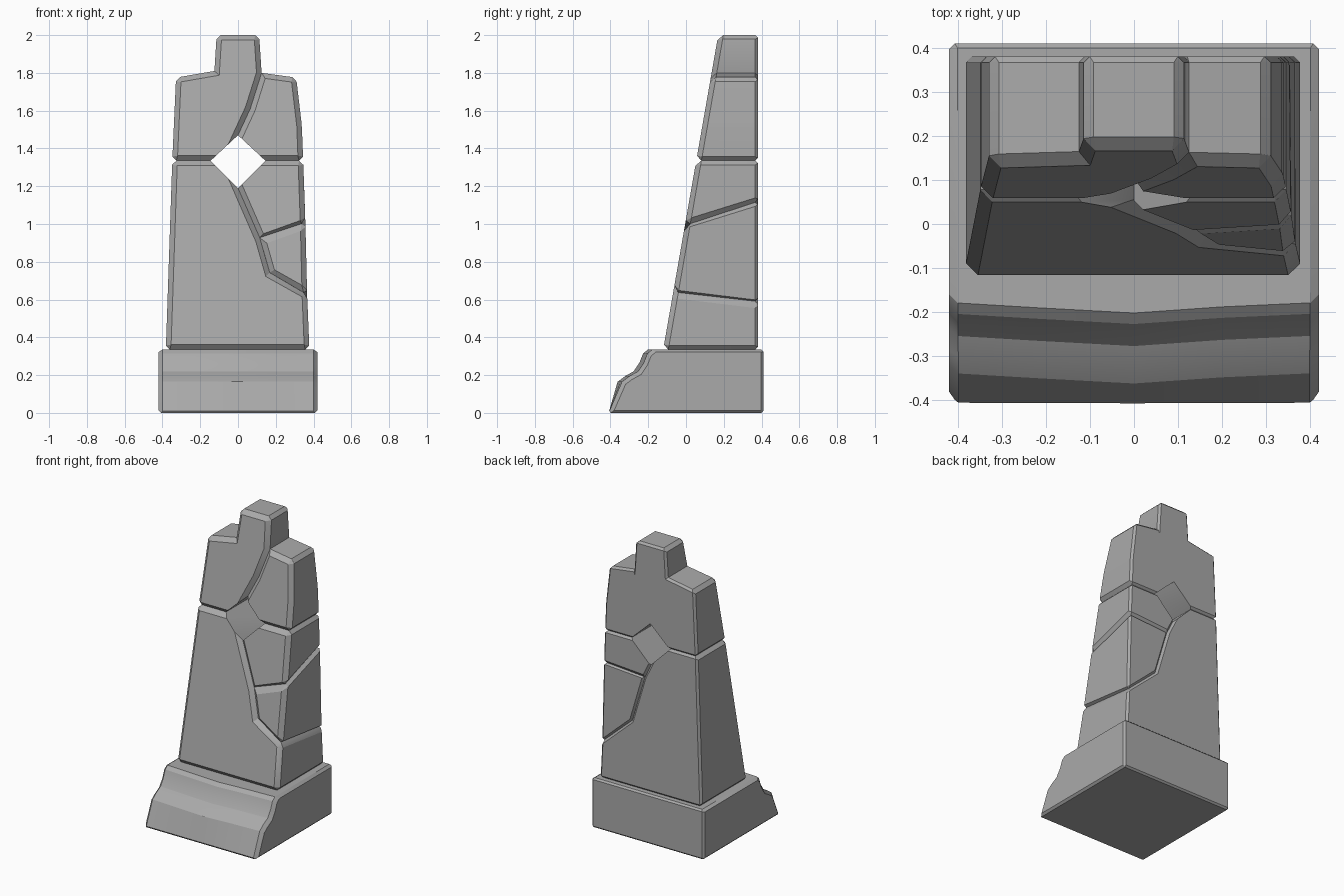
import bpy, bmesh, math

if "Cube" in bpy.data.objects:
    bpy.data.objects.remove(bpy.data.objects["Cube"])

stone = bpy.data.materials.new("grey stone")
stone.diffuse_color = (0.40, 0.40, 0.40, 1)
stone.use_nodes = True
stone.node_tree.nodes["Principled BSDF"].inputs["Base Color"].default_value = stone.diffuse_color


def loft(name, sections, weight, width):
    """Skin closed sections of equal length, cap the ends, bevel edges by weight."""
    bm = bmesh.new()
    layer = bm.edges.layers.float.new("bevel_weight_edge")
    rings = [[bm.verts.new(p) for p in s] for s in sections]
    n = len(rings[0])
    for a, b in zip(rings, rings[1:]):
        for i in range(n):
            j = (i + 1) % n
            bm.faces.new((a[i], a[j], b[j], b[i]))
    bm.faces.new(rings[0])
    bm.faces.new(rings[-1])
    bmesh.ops.recalc_face_normals(bm, faces=bm.faces[:])
    for e in bm.edges:
        e[layer] = weight(e.verts[0].co, e.verts[1].co)
    me = bpy.data.meshes.new(name)
    bm.to_mesh(me)
    bm.free()
    me.materials.append(stone)
    ob = bpy.data.objects.new(name, me)
    bpy.context.collection.objects.link(ob)
    mod = ob.modifiers.new("worn edges", 'BEVEL')
    mod.limit_method = 'WEIGHT'
    mod.width = width
    mod.segments = 1
    bpy.ops.object.select_all(action='DESELECT')
    ob.select_set(True)
    bpy.context.view_layer.objects.active = ob
    bpy.ops.object.modifier_apply(modifier=mod.name)
    bpy.ops.object.shade_smooth_by_angle(angle=math.radians(25))
    return ob


# Plinth: side profile swept across x, with a slightly wavy worn front
profile = [(-0.41, 0), (-0.35, 0.165), (-0.31, 0.195), (-0.265, 0.22),
           (-0.235, 0.265), (-0.215, 0.315), (-0.19, 0.335),
           (0.41, 0.335), (0.41, 0)]
wear = {-0.42: 0.012, -0.22: 0.0, 0.0: -0.012, 0.2: 0.002, 0.42: 0.012}
plinth_sections = [[(x, y + (w if 0 < z and y < 0 else 0), z) for y, z in profile]
                   for x, w in wear.items()]


def plinth_weight(a, b):
    if abs(a.x) > 0.41 and abs(b.x) > 0.41 and a.x * b.x > 0:
        return 1.0 if a.y + b.y < -0.3 and a.z + b.z > 0 else 0.6
    if a.z + b.z < 0.01 or a.y + b.y > 0.8:
        return 0.5
    return 0.0


loft("plinth", plinth_sections, plinth_weight, 0.022)


# Stone blocks: front outline on the sloping face, back outline at y = BACK
BACK = 0.38


def front_y(z):
    return -0.12 + 0.175 * (z - 0.34)


def in_window(p):
    return abs(p.x) + abs(p.z - 1.333) < 0.165


def block_weight(a, b):
    if in_window(a) and in_window(b):
        return 0.0                      # crisp diamond window
    back_a, back_b = a.y > BACK - 0.001, b.y > BACK - 0.001
    if back_a and back_b:               # upper crack does not reach the back
        hidden = all(1.4 < p.z < 1.85 and -0.01 < p.x < 0.15 for p in (a, b))
        return 0.0 if hidden else 0.5
    if back_a != back_b:                # edges running front to back
        return 0.8 if abs(a.x) > 0.27 or a.z > 1.9 else 0.0
    return 1.0


def block(name, front, back=None):
    loft(name, [[(x, front_y(z), z) for x, z in front],
                [(x, BACK, z) for x, z in back or front]], block_weight, 0.027)


block("upper_left_block",
      [(-0.348, 1.335), (-0.145, 1.335), (0, 1.47), (0.065, 1.61), (0.125, 1.80),
       (0.112, 2.0), (-0.113, 2.0), (-0.125, 1.81), (-0.328, 1.775)])
block("upper_right_block",
      [(0, 1.47), (0.145, 1.335), (0.345, 1.335), (0.338, 1.52),
       (0.308, 1.775), (0.125, 1.80), (0.065, 1.61)])
block("main_block",
      [(-0.382, 0.335), (0.378, 0.335), (0.366, 0.63), (0.17, 0.74), (0.12, 0.915),
       (0, 1.19), (-0.145, 1.335), (-0.348, 1.335)],
      [(-0.382, 0.335), (0.378, 0.335), (0.366, 0.575), (0.14, 0.78), (0.045, 1.10),
       (0, 1.19), (-0.145, 1.335), (-0.348, 1.335)])
block("middle_right_block",
      [(0, 1.19), (0.12, 0.915), (0.357, 1.0), (0.345, 1.335), (0.145, 1.335)],
      [(0, 1.19), (0.045, 1.10), (0.353, 1.12), (0.345, 1.335), (0.145, 1.335)])
block("lower_right_block",
      [(0.12, 0.915), (0.17, 0.74), (0.366, 0.63), (0.357, 1.0)],
      [(0.045, 1.10), (0.14, 0.78), (0.366, 0.575), (0.353, 1.12)])
